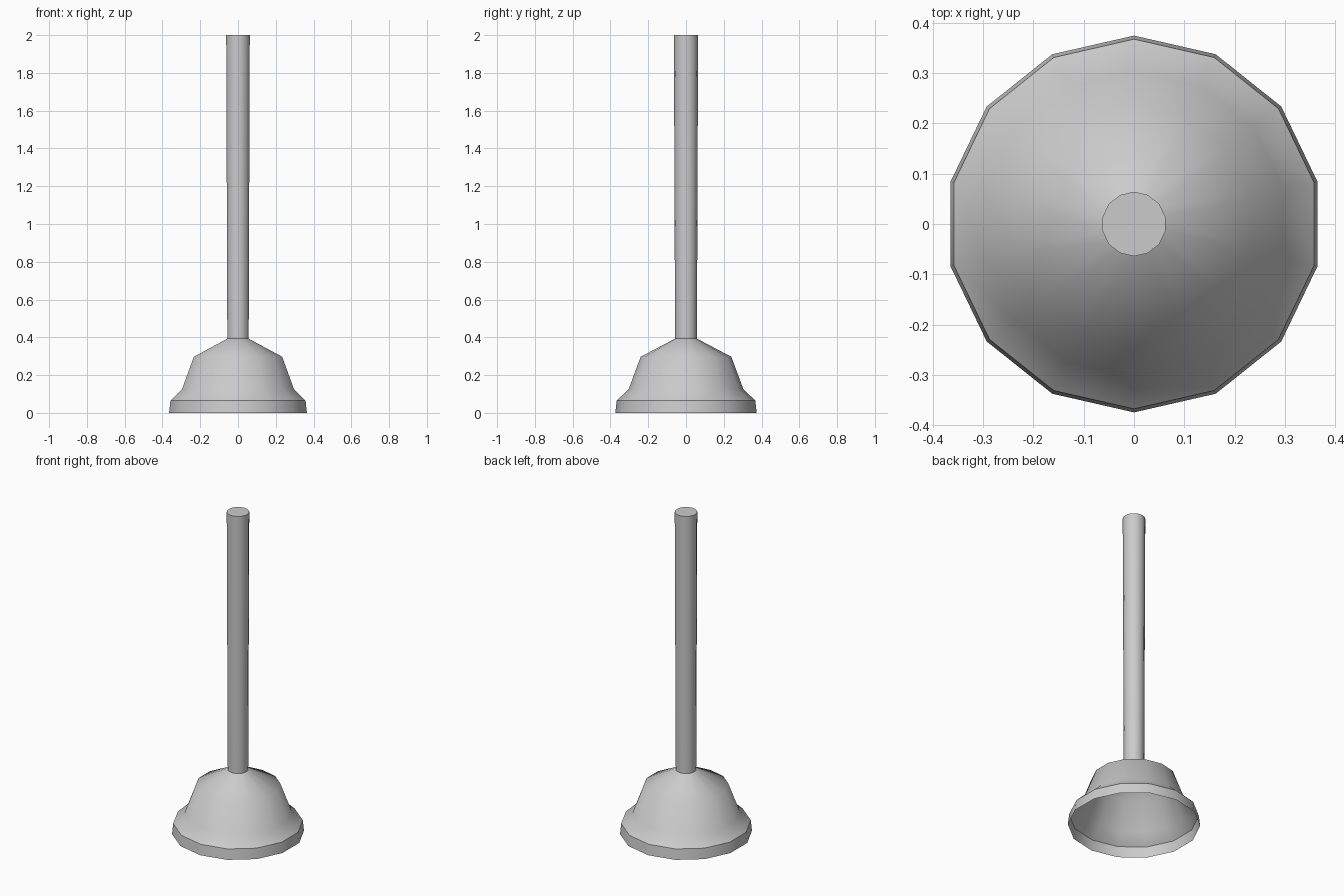
import bpy, bmesh, math

if "Cube" in bpy.data.objects:
    bpy.data.objects.remove(bpy.data.objects["Cube"])

SIDES = 14


def lathe(name, profile, sharp_rings=(), cap_top=False):
    """Revolve (radius, z) points around z, with chosen rings kept sharp."""
    bm = bmesh.new()
    rings = []
    for r, z in profile:
        angles = [math.pi / 2 + 2 * math.pi * i / SIDES for i in range(SIDES)]
        rings.append([bm.verts.new((r * math.cos(a), r * math.sin(a), z)) for a in angles])
    for low, high in zip(rings, rings[1:]):
        for i in range(SIDES):
            j = (i + 1) % SIDES
            bm.faces.new((low[i], low[j], high[j], high[i]))
    if cap_top:
        bm.faces.new(rings[-1])
    for f in bm.faces:
        f.smooth = True
    for k in sharp_rings:
        for i in range(SIDES):
            bm.edges.get((rings[k][i], rings[k][(i + 1) % SIDES])).smooth = False
    mesh = bpy.data.meshes.new(name)
    bm.to_mesh(mesh)
    bm.free()
    obj = bpy.data.objects.new(name, mesh)
    bpy.context.collection.objects.link(obj)
    return obj


# Thin, hollow rubber cup, open at the bottom
lathe("rubber_cup",
      [(0.374, 0.0), (0.367, 0.065), (0.304, 0.125), (0.24, 0.297), (0.058, 0.393)],
      sharp_rings=[1])

# Slightly tapered handle rising from the cup's neck
lathe("handle", [(0.058, 0.393), (0.064, 2.0)], sharp_rings=[1], cap_top=True)
